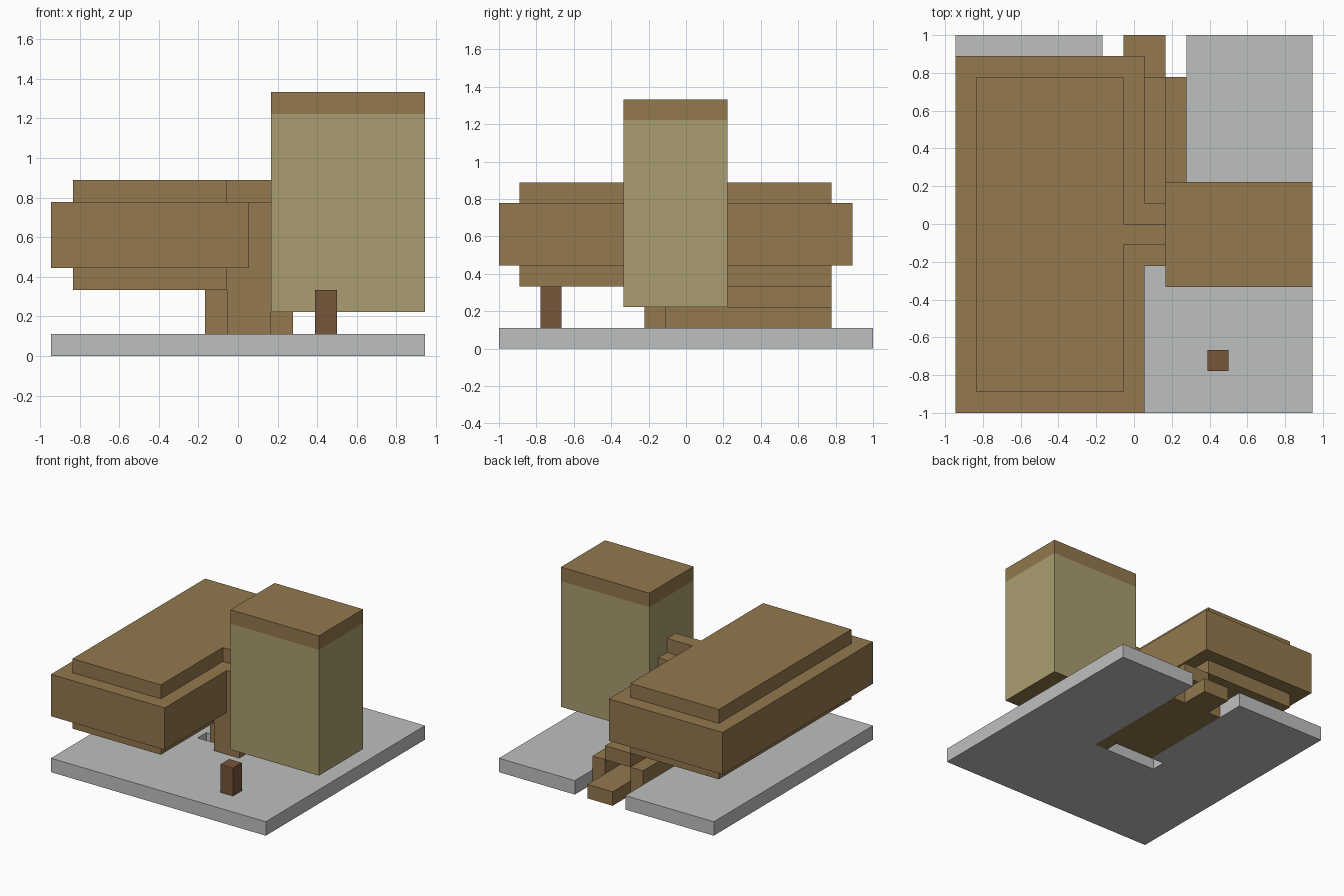
import bpy
import bmesh
from mathutils import Vector

U = 1 / 9                        # building module
ORIGIN = Vector((8.5, 9, 0))     # plan centre, in modules

cube = bpy.data.objects.get("Cube")
if cube:
    bpy.data.objects.remove(cube, do_unlink=True)


def material(name, rgb):
    linear = [((c / 255 + 0.055) / 1.055) ** 2.4 for c in rgb]
    mat = bpy.data.materials.new(name)
    mat.use_nodes = True
    mat.diffuse_color = (*linear, 1)
    bsdf = next(n for n in mat.node_tree.nodes if n.type == 'BSDF_PRINCIPLED')
    bsdf.inputs["Base Color"].default_value = (*linear, 1)
    bsdf.inputs["Roughness"].default_value = 0.8
    return mat


BROWN = material("tan_brown", (147, 120, 78))
KHAKI = material("khaki", (171, 158, 113))
GREY = material("light_grey", (190, 192, 191))
DARK = material("dark_brown", (118, 85, 58))


def prism(name, outline, z0, z1, *mats):
    """Extrude a plan outline between two heights, all in modules."""
    bm = bmesh.new()
    verts = [bm.verts.new((Vector((x, y, z0)) - ORIGIN) * U) for x, y in outline]
    face = bm.faces.new(verts)
    top = bmesh.ops.extrude_face_region(bm, geom=[face])["geom"]
    bmesh.ops.translate(bm, vec=(0, 0, (z1 - z0) * U),
                        verts=[v for v in top if isinstance(v, bmesh.types.BMVert)])
    bmesh.ops.recalc_face_normals(bm, faces=bm.faces)
    mesh = bpy.data.meshes.new(name)
    bm.to_mesh(mesh)
    bm.free()
    for mat in mats:
        mesh.materials.append(mat)
    obj = bpy.data.objects.new(name, mesh)
    bpy.context.collection.objects.link(obj)
    return obj


def box(name, x, y, z, *mats):
    outline = [(x[0], y[0]), (x[1], y[0]), (x[1], y[1]), (x[0], y[1])]
    return prism(name, outline, z[0], z[1], *(mats or (BROWN,)))


# Ground slab with the entrance trench and stairwell cut into its outline
prism("ground_slab", [(0, 0), (17, 0), (17, 18), (11, 18), (11, 8), (6, 8),
                      (6, 9), (7, 9), (7, 18), (0, 18)], 0, 1, GREY)

# Long raised hall, with stepped soffit and roof
box("hall_soffit", (1, 8), (1, 16), (3, 4))
box("hall_body", (0, 9), (0, 17), (4, 7))
box("hall_roof", (1, 8), (1, 16), (7, 8))

# Core joining the hall to the tower
box("core_column", (8, 10), (7, 10), (1, 4))
box("core_link", (9, 10), (7, 10), (4, 7))
box("core_roof", (8, 10), (8, 9), (7, 8))

# Covered entrance passage
box("passage_floor", (8, 10), (9, 18), (0, 1))
box("passage_wall_left", (10, 11), (8, 16), (0, 2))
box("passage_wall_right", (7, 8), (9, 16), (0, 2))
box("passage_roof", (8, 10), (10, 16), (2, 3))
box("stair_shelter", (7, 8), (8, 10), (1, 3))

# Tower: khaki walls below a brown parapet band
tower = box("tower", (10, 17), (6, 11), (2, 12), BROWN, KHAKI)
bm = bmesh.new()
bm.from_mesh(tower.data)
bmesh.ops.bisect_plane(bm, geom=bm.verts[:] + bm.edges[:] + bm.faces[:],
                       plane_co=(0, 0, 11 * U), plane_no=(0, 0, 1))
for f in bm.faces:
    is_wall = abs(f.normal.z) < 0.5
    f.material_index = int(is_wall and f.calc_center_median().z < 11 * U)
bm.to_mesh(tower.data)
bm.free()

# Free-standing post in the forecourt
box("forecourt_post", (12, 13), (2, 3), (1, 3), DARK)
